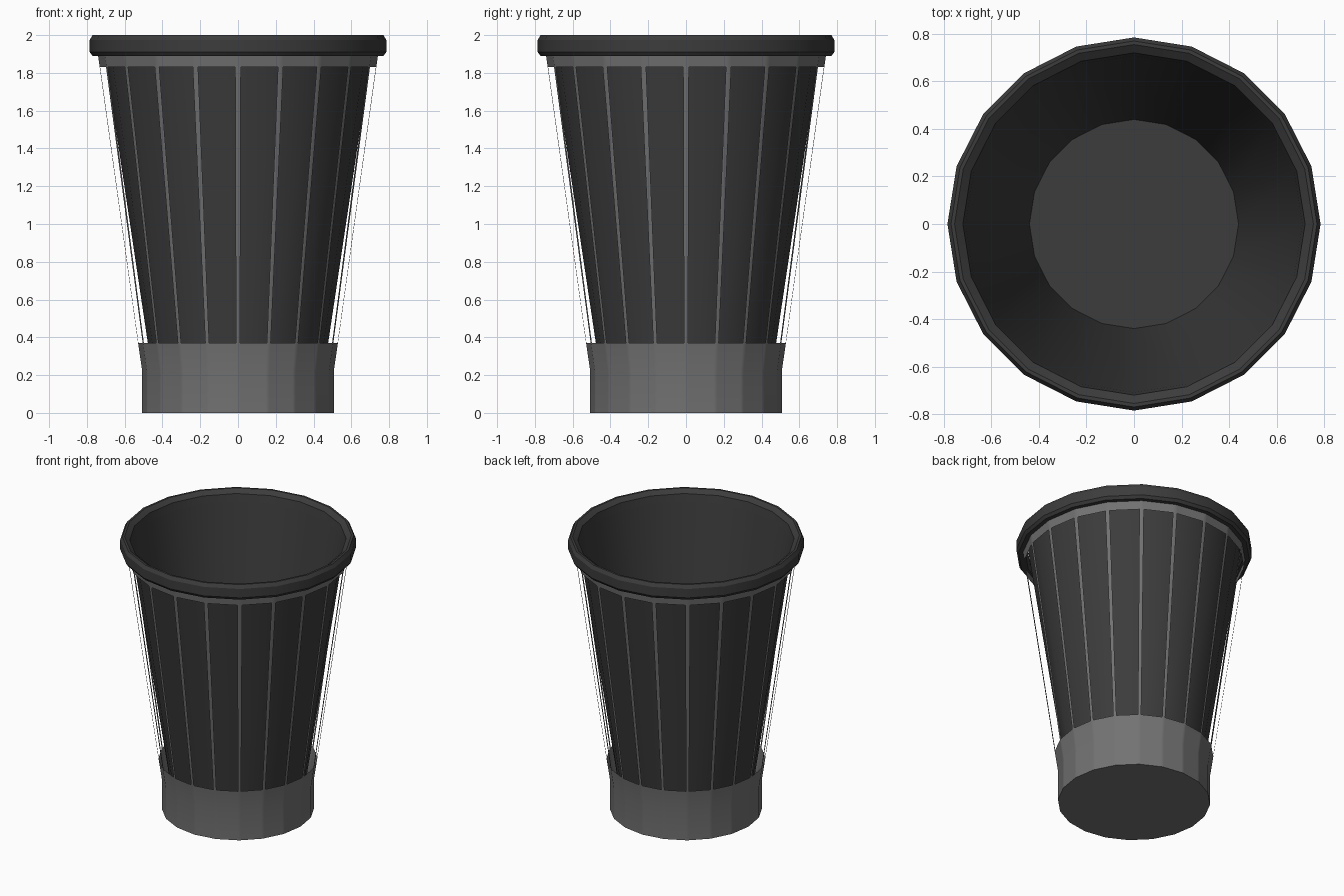
import bpy, bmesh, math

if "Cube" in bpy.data.objects:
    bpy.data.objects.remove(bpy.data.objects["Cube"])

N = 20  # sides of the bin


def material(name, v):
    m = bpy.data.materials.new(name)
    m.diffuse_color = (v, v, v, 1)
    m.use_nodes = True
    m.node_tree.nodes["Principled BSDF"].inputs["Base Color"].default_value = m.diffuse_color
    return m


dark = material("dark_grey", 0.045)
mid = material("mid_grey", 0.17)


def finish(name, bm, mat):
    bmesh.ops.remove_doubles(bm, verts=bm.verts, dist=1e-5)
    bmesh.ops.recalc_face_normals(bm, faces=bm.faces)
    me = bpy.data.meshes.new(name)
    bm.to_mesh(me)
    bm.free()
    ob = bpy.data.objects.new(name, me)
    bpy.context.collection.objects.link(ob)
    me.materials.append(mat)
    bpy.ops.object.select_all(action='DESELECT')
    ob.select_set(True)
    bpy.context.view_layer.objects.active = ob
    bpy.ops.object.shade_smooth_by_angle(angle=math.radians(30))
    return ob


def chord_point(r, s):
    # point on the N-sided outline, s counts sides
    i = math.floor(s)
    t = s - i
    a, b = (2 * math.pi * k / N for k in (i, i + 1))
    return (r * (math.cos(a) * (1 - t) + math.cos(b) * t),
            r * (math.sin(a) * (1 - t) + math.sin(b) * t))


def lathe(bm, profile, steps, keep=lambda row, col: True):
    rings = [[bm.verts.new((*chord_point(r, s), z)) for s in steps] for r, z in profile]
    n = len(steps)
    for j in range(len(rings) - 1):
        for i in range(n):
            if keep(j, i):
                k = (i + 1) % n
                bm.faces.new((rings[j][i], rings[j][k], rings[j + 1][k], rings[j + 1][i]))
    return rings


# Outer shell: base band, thin slats at each corner, top collar
h = 0.065
steps = [i + d for i in range(N) for d in (0, h, 1 - h)]
bm = bmesh.new()
rings = lathe(bm, [(0.507, 0), (0.507, 0.22), (0.529, 0.37), (0.732, 1.83), (0.742, 1.90)],
              steps, lambda row, col: row != 2 or col % 3 != 1)
bm.faces.new(rings[0])
finish("slatted_shell", bm, mid)

# Inner liner: tapered bucket with floor
bm = bmesh.new()
rings = lathe(bm, [(0.44, 0.12), (0.709, 1.92)], range(N))
bm.faces.new(rings[0])
finish("liner", bm, dark)

# Rim: closed bevelled ring
bm = bmesh.new()
rim = [(0.709, 1.91), (0.72, 1.975), (0.755, 2.0), (0.77, 2.0), (0.785, 1.975),
       (0.785, 1.91), (0.77, 1.89), (0.725, 1.89), (0.709, 1.91)]
lathe(bm, rim, range(N))
finish("rim", bm, dark)
